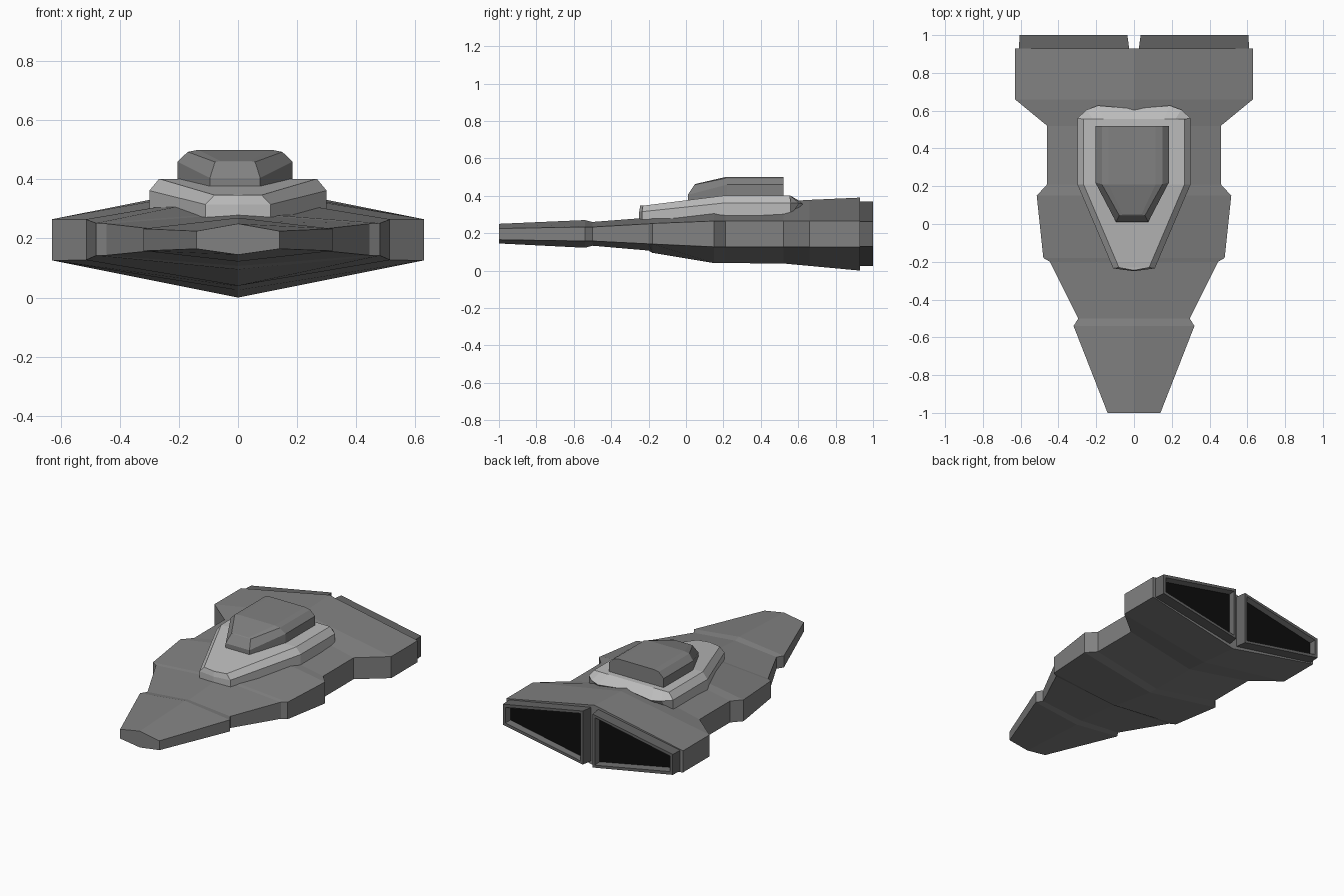
import bpy, bmesh

if "Cube" in bpy.data.objects:
    bpy.data.objects.remove(bpy.data.objects["Cube"])


def material(name, v):
    m = bpy.data.materials.new(name)
    m.diffuse_color = (v, v, v, 1)
    m.use_nodes = True
    m.node_tree.nodes["Principled BSDF"].inputs["Base Color"].default_value = m.diffuse_color
    return m


DARK = material("hull_grey", 0.22)
LIGHT = material("light_grey", 0.5)
BLACK = material("engine_black", 0.004)
RIM = material("engine_grey", 0.13)


def finish(bm, name, *mats):
    bmesh.ops.recalc_face_normals(bm, faces=bm.faces)
    me = bpy.data.meshes.new(name)
    bm.to_mesh(me)
    bm.free()
    ob = bpy.data.objects.new(name, me)
    for m in mats:
        me.materials.append(m)
    bpy.context.collection.objects.link(ob)
    return ob


def bridge(bm, a, b):
    n = len(a)
    for i in range(n):
        j = (i + 1) % n
        bm.faces.new((a[i], a[j], b[j], b[i]))


def tiers(name, half_rings, mat, cx=0.0):
    """Stack mirrored outlines (front to back, x > 0); cap with cross strips."""
    bm = bmesh.new()
    loops = []
    for half in half_rings:
        right = [bm.verts.new((cx + x, y, z)) for x, y, z in half]
        left = [bm.verts.new((cx - x, y, z)) for x, y, z in half]
        loops.append(right + left[::-1])
    for a, b in zip(loops, loops[1:]):
        bridge(bm, a, b)
    for lp in (loops[0], loops[-1]):
        n = len(lp)
        for i in range(n // 2 - 1):
            bm.faces.new((lp[i], lp[i + 1], lp[n - 2 - i], lp[n - 1 - i]))
    return finish(bm, name, mat)


# Hull: hexagonal stations (y, half width, ridge z, side top, side bottom, keel z)
stations = [
    (-1.00, 0.14, 0.25, 0.225, 0.165, 0.145),
    (-0.54, 0.32, 0.27, 0.233, 0.158, 0.122),
    (-0.50, 0.295, 0.26, 0.233, 0.158, 0.133),
    (-0.20, 0.445, 0.283, 0.25, 0.143, 0.107),
    (-0.18, 0.48, 0.288, 0.252, 0.142, 0.095),
    (0.15, 0.515, 0.35, 0.265, 0.127, 0.04),
    (0.21, 0.46, 0.353, 0.265, 0.127, 0.04),
    (0.52, 0.46, 0.37, 0.265, 0.127, 0.038),
    (0.66, 0.63, 0.378, 0.265, 0.126, 0.025),
    (0.93, 0.63, 0.39, 0.265, 0.126, 0.0),
]
bm = bmesh.new()
prev = None
for y, w, t, st, sb, b in stations:
    ring = [bm.verts.new(p) for p in
            ((0, y, t), (w, y, st), (w, y, sb), (0, y, b), (-w, y, sb), (-w, y, st))]
    if prev:
        bridge(bm, prev, ring)
    else:
        bm.faces.new(ring)
    prev = ring
bm.faces.new(prev)
finish(bm, "hull", DARK)

# Two engine housings with bevelled rims and dark recessed nozzles
for side, label in ((-1, "left"), (1, "right")):
    bm = bmesh.new()
    outlines = [
        (0.925, ((0.025, 0.37), (0.61, 0.262), (0.61, 0.13), (0.025, 0.025))),
        (1.0, ((0.035, 0.37), (0.605, 0.262), (0.605, 0.13), (0.035, 0.025))),
    ]
    a, b = [[bm.verts.new((side * x, y, z)) for x, z in pts] for y, pts in outlines]
    bridge(bm, a, b)
    bm.faces.new(a)
    face = bm.faces.new(b)
    bmesh.ops.recalc_face_normals(bm, faces=bm.faces)
    bmesh.ops.inset_region(bm, faces=[face], thickness=0.025)
    bmesh.ops.inset_region(bm, faces=[face], thickness=0.018, depth=-0.03)
    face.material_index = 1
    finish(bm, label + "_engine", RIM, BLACK)

# Light raised deck
tiers("upper_deck", [
    [(0, -0.25, 0.275), (0.11, -0.235, 0.268), (0.3, 0.21, 0.295), (0.3, 0.56, 0.295),
     (0.24, 0.565, 0.31), (0.19, 0.58, 0.32), (0, 0.57, 0.34)],
    [(0, -0.25, 0.315), (0.11, -0.235, 0.315), (0.3, 0.21, 0.362), (0.3, 0.56, 0.362),
     (0.25, 0.605, 0.36), (0.19, 0.627, 0.355), (0, 0.61, 0.37)],
    [(0, -0.245, 0.347), (0.08, -0.23, 0.347), (0.267, 0.21, 0.402), (0.267, 0.555, 0.402),
     (0.22, 0.556, 0.402), (0.16, 0.556, 0.402), (0, 0.556, 0.402)],
], LIGHT)

# Bridge block on the deck
tiers("bridge", [
    [(0.085, 0.01, 0.37), (0.195, 0.22, 0.39), (0.195, 0.52, 0.39)],
    [(0.085, 0.01, 0.405), (0.195, 0.22, 0.46), (0.195, 0.52, 0.46)],
    [(0.068, 0.045, 0.459), (0.16, 0.21, 0.493), (0.16, 0.52, 0.493)],
    [(0.05, 0.05, 0.463), (0.125, 0.21, 0.5), (0.125, 0.52, 0.5)],
], DARK, cx=-0.01)
